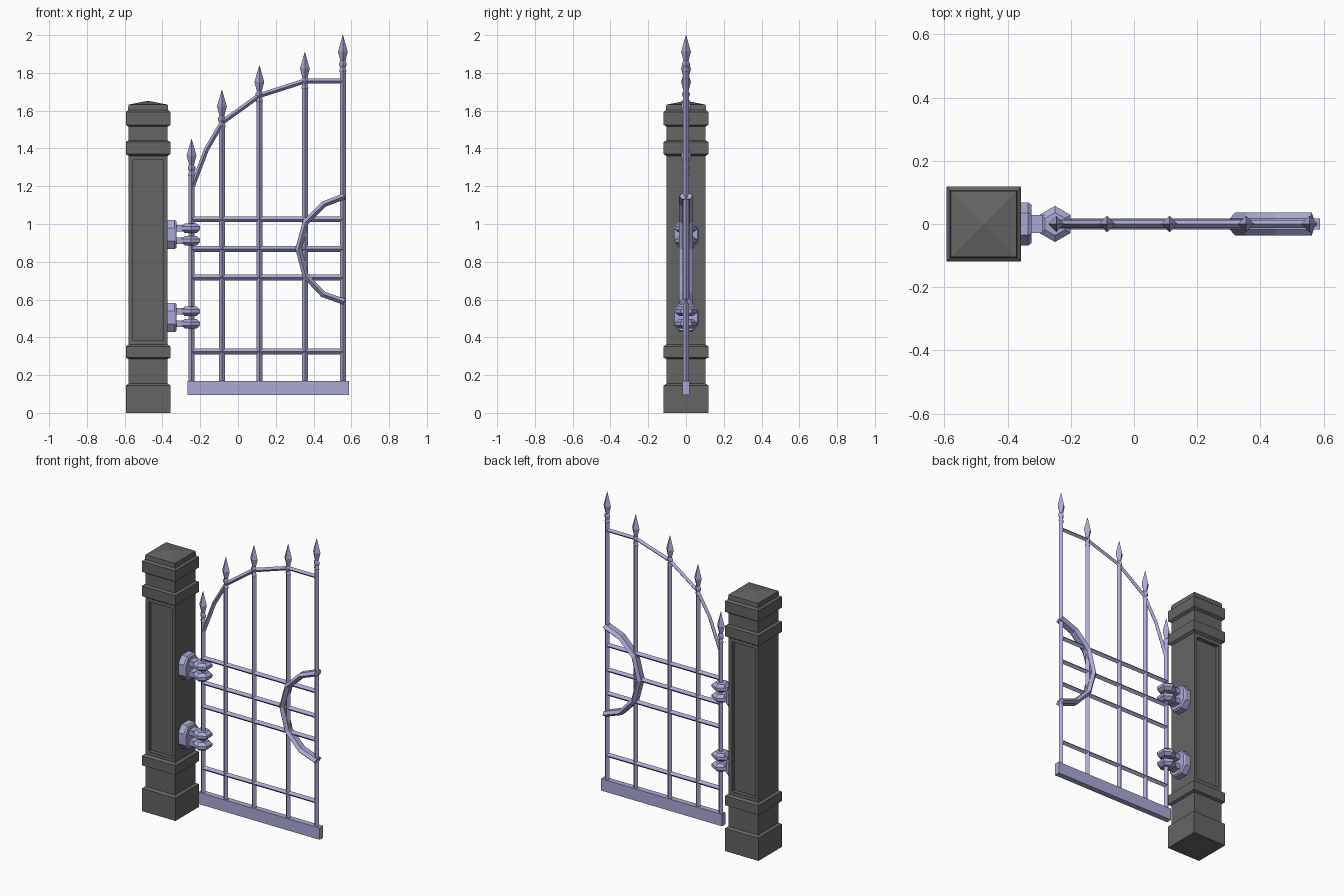
import bpy, bmesh, math
from mathutils import Vector

if "Cube" in bpy.data.objects:
    bpy.data.objects.remove(bpy.data.objects["Cube"])


def material(name, rgb):
    m = bpy.data.materials.new(name)
    m.diffuse_color = (*rgb, 1)
    m.use_nodes = True
    m.node_tree.nodes["Principled BSDF"].inputs["Base Color"].default_value = m.diffuse_color
    return m


IRON = material("iron", (0.40, 0.40, 0.68))
STONE = material("stone", (0.13, 0.13, 0.13))


def loft(name, rings, mat, edit=None):
    """Skin a list of equal-length point rings and cap both ends."""
    bm = bmesh.new()
    vs = [[bm.verts.new(p) for p in ring] for ring in rings]
    n = len(vs[0])
    for a, b in zip(vs, vs[1:]):
        for i in range(n):
            j = (i + 1) % n
            bm.faces.new((a[i], a[j], b[j], b[i]))
    bm.faces.new(vs[0][::-1])
    bm.faces.new(vs[-1])
    bmesh.ops.recalc_face_normals(bm, faces=bm.faces[:])
    if edit:
        edit(bm)
    me = bpy.data.meshes.new(name)
    bm.to_mesh(me)
    bm.free()
    me.materials.append(mat)
    ob = bpy.data.objects.new(name, me)
    bpy.context.collection.objects.link(ob)
    return ob


def lathe(name, x, profile, sides, mat, turn=0.0, edit=None):
    """Profile of (radius, z) around a vertical axis at x."""
    angles = [turn + math.tau * i / sides for i in range(sides)]
    return loft(name, [[(x + r * math.cos(a), r * math.sin(a), z) for a in angles]
                       for r, z in profile], mat, edit)


def sweep(name, path, section):
    """Sweep a (radial, y) section along a path in the xz plane with mitred joints."""
    pts = [Vector(p) for p in path]
    rings = []
    for i, p in enumerate(pts):
        t0 = (p - pts[i - 1]).normalized() if i else None
        t1 = (pts[i + 1] - p).normalized() if i < len(pts) - 1 else None
        t0, t1 = t0 or t1, t1 or t0
        t = (t0 + t1).normalized()
        k = 1 / max(t.dot(t0), 0.5)
        nx, nz = -t.y * k, t.x * k
        rings.append([(p.x + nx * u, v, p.y + nz * u) for u, v in section])
    return loft(name, rings, IRON)


def box(name, x0, x1, hy, z0, z1):
    return loft(name, [[(x0, -hy, z), (x1, -hy, z), (x1, hy, z), (x0, hy, z)]
                       for z in (z0, z1)], IRON)


def diamond(r):
    return [(r, 0), (0, r), (-r, 0), (0, -r)]


# Stone pillar with mouldings, pyramid cap and sunken front/back panels
def sink_panels(bm):
    faces = [f for f in bm.faces if abs(f.normal.y) > 0.9 and f.calc_area() > 0.15]
    bmesh.ops.inset_individual(bm, faces=faces, thickness=0.031)
    bmesh.ops.inset_individual(bm, faces=faces, thickness=0.0, depth=-0.025)


B, W = 0.103, 0.118
pillar = [(W, 0), (W, 0.145), (B, 0.155),
          (B, 0.285), (W, 0.292), (W, 0.352), (B, 0.362),
          (B, 1.36), (W, 1.37), (W, 1.435), (B, 1.442),
          (B, 1.515), (W, 1.525), (W, 1.593), (0.106, 1.603),
          (0.104, 1.632), (0.001, 1.652)]
lathe("pillar", -0.476, [(h * math.sqrt(2), z) for h, z in pillar], 4, STONE,
      math.pi / 4, sink_panels)

# Bottom rail and horizontal rails
box("bottom_rail", -0.267, 0.588, 0.018, 0.095, 0.17)
for i, z in enumerate((0.325, 0.717, 0.868, 1.025)):
    sweep(f"cross_rail_{i}", [(-0.246, z), (0.555, z)], diamond(0.015))

# Upright bars with spear finials
finial = [(0.014, -0.20), (0.019, -0.19), (0.014, -0.172), (0.020, -0.16),
          (0.020, -0.147), (0.013, -0.137), (0.026, -0.088), (0.001, 0)]
for i, (x, top) in enumerate([(-0.246, 1.45), (-0.085, 1.71), (0.113, 1.84),
                              (0.354, 1.91), (0.555, 2.0)]):
    lathe(f"upright_bar_{i}", x, [(0.016, 0.165), (0.016, top - 0.195)], 4, IRON)
    lathe(f"finial_{i}", x, [(r, top + z) for r, z in finial], 4, IRON)

# Curved top rail
sweep("top_curve", [(-0.243, 1.195), (-0.167, 1.395), (-0.082, 1.54), (0.113, 1.68),
                    (0.354, 1.757), (0.555, 1.757)], diamond(0.013))

# Half-ring ornament on the latch side
sweep("half_ring", [(0.563, 1.147), (0.455, 1.105), (0.358, 1.01), (0.32, 0.868),
                    (0.358, 0.725), (0.45, 0.628), (0.563, 0.588)],
      [(0.016, -0.018), (0, -0.036), (-0.016, -0.018),
       (-0.016, 0.018), (0, 0.036), (0.016, 0.018)])

# Hinges: octagonal wall plate, two arms, two faceted collars around the first bar
octagon = [(0.068, 0.035), (0.035, 0.077), (-0.035, 0.077), (-0.068, 0.035),
           (-0.068, -0.035), (-0.035, -0.077), (0.035, -0.077), (0.068, -0.035)]
for name, zc in (("lower", 0.505), ("upper", 0.945)):
    loft(f"{name}_hinge_plate", [[(x, y * s, zc + z * s) for y, z in octagon]
                                 for x, s in ((-0.385, 1), (-0.335, 1), (-0.325, 0.9))], IRON)
    for i, z in enumerate((zc - 0.033, zc + 0.033)):
        box(f"{name}_hinge_arm_{i}", -0.33, -0.26, 0.028, z - 0.017, z + 0.017)
        lathe(f"{name}_hinge_collar_{i}", -0.25,
              [(0.036, z - 0.025), (0.057, z - 0.009), (0.057, z + 0.009), (0.036, z + 0.025)],
              6, IRON, math.pi / 6)
